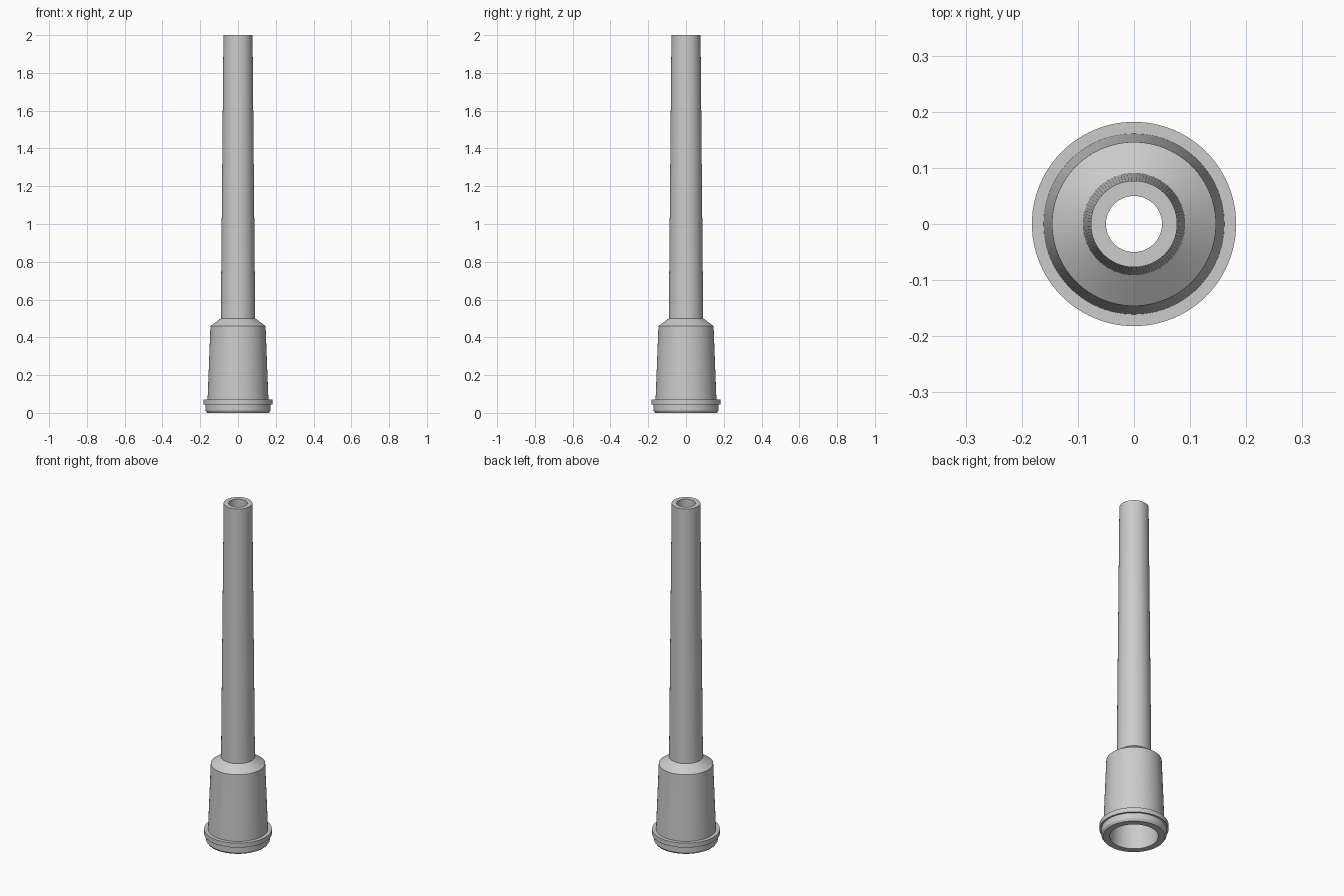
import bpy
import math

cube = bpy.data.objects.get("Cube")
if cube:
    bpy.data.objects.remove(cube, do_unlink=True)

SEGMENTS = 96

grey = bpy.data.materials.new("plain_grey")
grey.use_nodes = True
colour = (0.6, 0.6, 0.6, 1.0)
grey.diffuse_color = colour
grey.node_tree.nodes["Principled BSDF"].inputs["Base Color"].default_value = colour


def lathe(name, profile):
    """Revolve a closed (radius, height) profile around z."""
    count = len(profile)
    verts, faces = [], []
    for s in range(SEGMENTS):
        a = 2 * math.pi * s / SEGMENTS
        verts += [(r * math.cos(a), r * math.sin(a), z) for r, z in profile]
        here, there = s * count, (s + 1) % SEGMENTS * count
        for i in range(count):
            j = (i + 1) % count
            faces.append((here + i, there + i, there + j, here + j))
    mesh = bpy.data.meshes.new(name)
    mesh.from_pydata(verts, [], faces)
    mesh.materials.append(grey)
    obj = bpy.data.objects.new(name, mesh)
    bpy.context.collection.objects.link(obj)
    bpy.ops.object.select_all(action="DESELECT")
    obj.select_set(True)
    bpy.context.view_layer.objects.active = obj
    bpy.ops.object.shade_smooth_by_angle(angle=math.radians(20))
    return obj


# Hollow nozzle: outside from the foot upward, then the bore back down
lathe("nozzle", [
    # chamfered foot ring
    (0.164, 0.0), (0.172, 0.012), (0.172, 0.045),
    # collar
    (0.182, 0.045), (0.182, 0.072),
    # tapered socket and sloped shoulder
    (0.161, 0.072), (0.146, 0.46), (0.091, 0.5),
    # long tapered tube
    (0.077, 2.0),
    # bore
    (0.05, 2.0), (0.06, 0.47),
    # socket cavity
    (0.112, 0.43), (0.128, 0.0),
])
